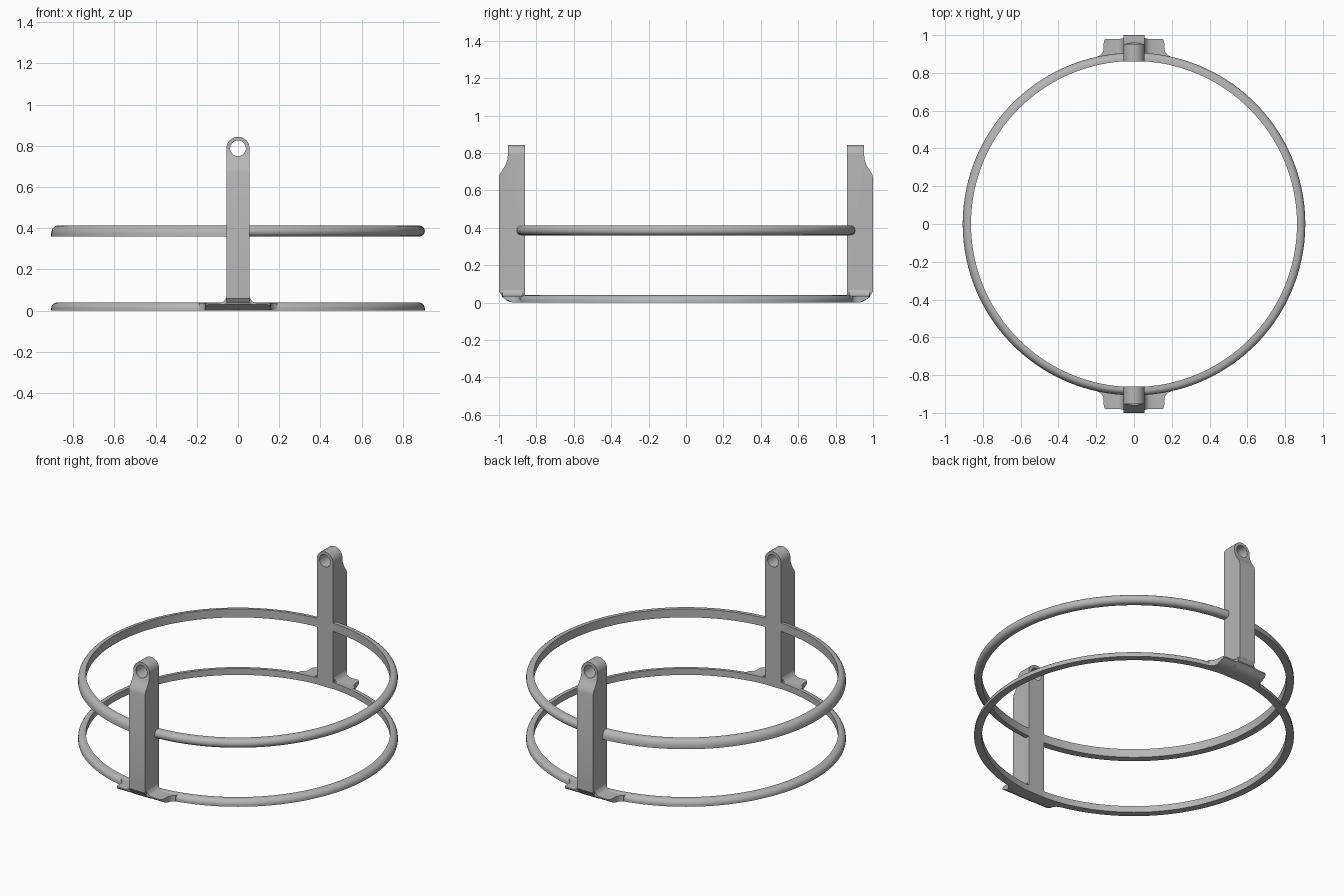
import bpy, bmesh
from math import sin, cos, pi, sqrt, radians
from mathutils import Matrix, Vector

cube = bpy.data.objects.get("Cube")
if cube:
    bpy.data.objects.remove(cube, do_unlink=True)

grey = bpy.data.materials.new("satin_grey")
grey.use_nodes = True
grey.diffuse_color = (0.47, 0.47, 0.47, 1)
grey.node_tree.nodes["Principled BSDF"].inputs["Base Color"].default_value = grey.diffuse_color

R_IN, R_OUT = 0.863, 0.907      # hoop radii
HALF_W = 0.056                  # half width of an upright
HOLE_Z = 0.788                  # height of the eye


def finish(bm, name):
    """Turn a bmesh into a grey object, smooth except at sharp edges."""
    bmesh.ops.recalc_face_normals(bm, faces=bm.faces)
    mesh = bpy.data.meshes.new(name)
    bm.to_mesh(mesh)
    bm.free()
    mesh.materials.append(grey)
    obj = bpy.data.objects.new(name, mesh)
    bpy.context.collection.objects.link(obj)
    smooth(mesh)
    return obj


def smooth(mesh):
    for p in mesh.polygons:
        p.use_smooth = True
    mesh.set_sharp_from_angle(angle=radians(32))


def prism(name, points, direction):
    """Extrude a closed outline along a vector."""
    bm = bmesh.new()
    face = bm.faces.new([bm.verts.new(p) for p in points])
    out = bmesh.ops.extrude_face_region(bm, geom=[face])
    moved = [v for v in out["geom"] if isinstance(v, bmesh.types.BMVert)]
    bmesh.ops.translate(bm, verts=moved, vec=Vector(direction))
    return finish(bm, name)


def hoop(name, profile, angle):
    """Revolve a (radius, z) profile about the vertical axis."""
    bm = bmesh.new()
    vs = [bm.verts.new((0, r, z)) for r, z in profile]
    es = [bm.edges.new((vs[i - 1], vs[i])) for i in range(len(vs))]
    bmesh.ops.spin(bm, geom=vs + es, axis=(0, 0, 1), cent=(0, 0, 0),
                   angle=angle, steps=int(abs(angle) / pi * 72))
    bmesh.ops.remove_doubles(bm, verts=bm.verts, dist=1e-4)
    bmesh.ops.holes_fill(bm, edges=[e for e in bm.edges if e.is_boundary])
    return finish(bm, name)


def rounded(z0, z1, start):
    """Flat inner wall, outer side rounded by an ellipse from the start angle up."""
    quarter = start == 0
    ry = (z1 - z0) * (0.75 if quarter else 0.5)
    rx = 0.032 if quarter else 0.026
    arc = [start + (pi / 2 - start) * i / 8 for i in range(9)]
    curve = [(R_OUT - rx + rx * cos(a), z1 - ry + ry * sin(a)) for a in arc]
    base = [(R_IN, z1), (R_IN, z0)]
    return base + ([(R_OUT, z0)] if quarter else []) + curve


# Hoops: the upper one is flat underneath on one half, fully rounded on the other
hoop("lower_hoop", rounded(0, 0.04, 0), 2 * pi)
hoop("upper_hoop_right", rounded(0.36, 0.413, 0), pi)
hoop("upper_hoop_left", rounded(0.36, 0.413, -pi / 2), -pi)

# Upright: side outline, trimmed to a round top, then pierced by the eye
side = [(0.86, 0), (0.925, 0), (0.945, 0.005), (0.963, 0.015), (0.98, 0.031),
        (1, 0.06), (1, 0.67), (0.994, 0.69), (0.98, 0.711), (0.965, 0.735),
        (0.956, 0.76), (0.953, 0.785), (0.953, 0.9), (0.86, 0.9)]
upright = prism("back_upright", [(-0.1, y, z) for y, z in side], (0.2, 0, 0))

top = [(HALF_W * cos(pi * i / 24), HOLE_Z + HALF_W * sin(pi * i / 24)) for i in range(25)]
front = [(-HALF_W, -0.1), (HALF_W, -0.1)] + top
trim = prism("trim_cutter", [(x, 0.8, z) for x, z in front], (0, 0.3, 0))
ring = [2 * pi * i / 40 for i in range(40)]
eye = prism("eye_cutter", [(0.038 * cos(a), 0.8, HOLE_Z + 0.038 * sin(a)) for a in ring],
            (0, 0.3, 0))

for cutter, op in ((trim, "INTERSECT"), (eye, "DIFFERENCE")):
    cutter.hide_render = True
    mod = upright.modifiers.new(op.title(), "BOOLEAN")
    mod.object, mod.operation, mod.solver = cutter, op, "EXACT"
graph = bpy.context.evaluated_depsgraph_get()
upright.data = bpy.data.meshes.new_from_object(upright.evaluated_get(graph))
upright.modifiers.clear()
smooth(upright.data)
for cutter in (trim, eye):
    bpy.data.objects.remove(cutter, do_unlink=True)


# Foot: sections lofted along x, (x, outer y, top z), with fillets to post and hoop
def underside(y):
    return 0 if y < 0.925 else 0.033 * ((y - 0.925) / 0.06) ** 1.5


half = [(0.054, 0.985, 0.072), (0.06, 0.983, 0.057), (0.068, 0.981, 0.046),
        (0.08, 0.98, 0.039), (0.1, 0.98, 0.036), (0.145, 0.98, 0.036),
        (0.155, 0.976, 0.036), (0.16, 0.965, 0.036), (0.161, 0.925, 0.036),
        (0.166, 0.909, 0.036), (0.175, 0.897, 0.036), (0.19, 0.888, 0.036)]
stations = [(-x, y, z) for x, y, z in reversed(half)] + half
bm = bmesh.new()
rows = []
for x, y_out, z_top in stations:
    y_in = sqrt(0.875 ** 2 - x * x)
    ys = [y_in + (y_out - y_in) * i / 6 for i in range(7)]
    section = [(x, y, underside(y)) for y in ys] + [(x, y_out, z_top), (x, y_in, z_top)]
    rows.append([bm.verts.new(p) for p in section])
for a, b in zip(rows, rows[1:]):
    for i in range(len(a)):
        bm.faces.new((a[i - 1], a[i], b[i], b[i - 1]))
bm.faces.new(rows[0])
bm.faces.new(rows[-1])
foot = finish(bm, "back_foot")

# Front upright and foot are the back ones turned half round
for part in (upright, foot):
    twin = part.copy()
    twin.name = part.name.replace("back", "front")
    twin.matrix_world = Matrix.Rotation(pi, 4, "Z")
    bpy.context.collection.objects.link(twin)
